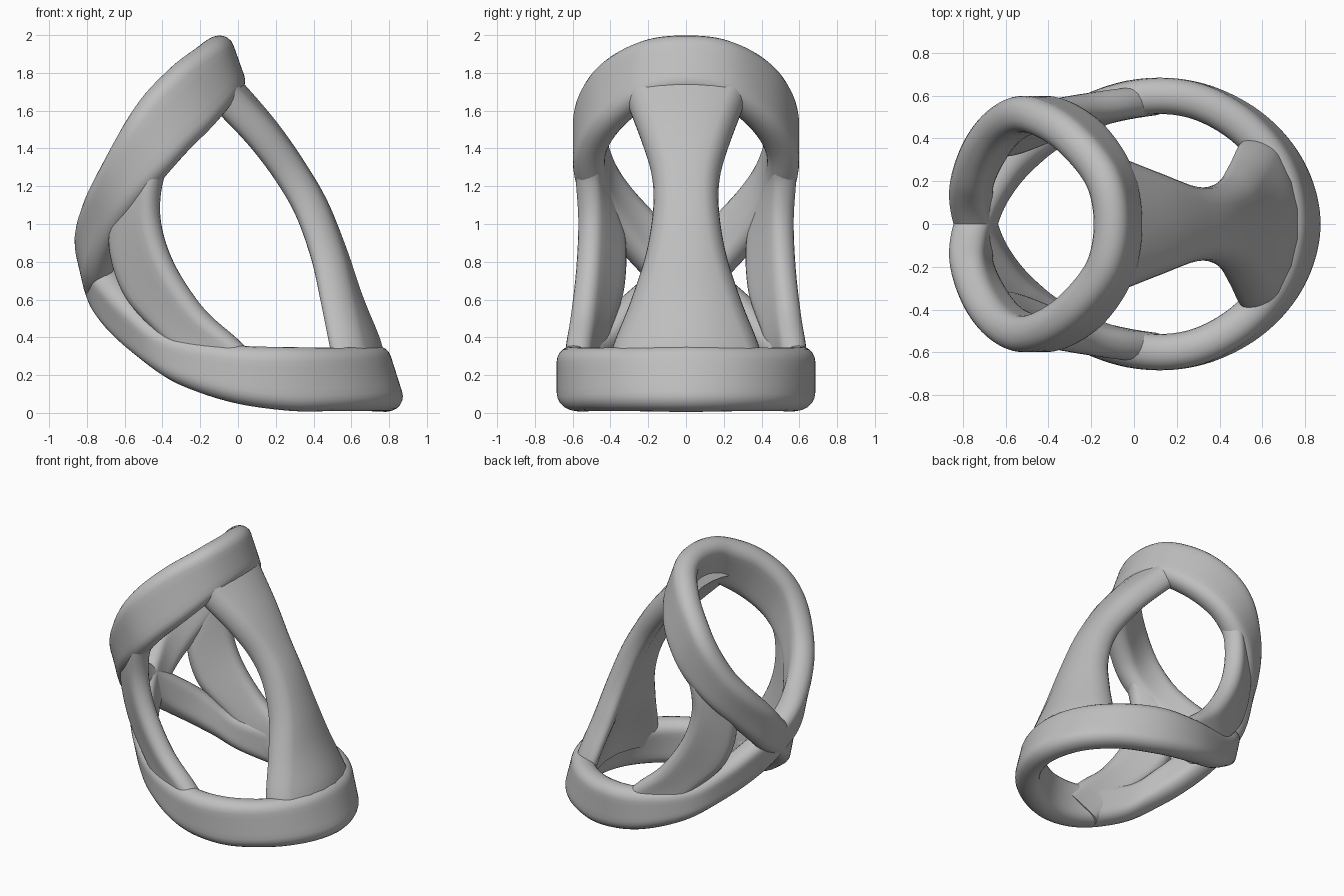
import bpy, bmesh, math
from mathutils import Vector

cube = bpy.data.objects.get("Cube")
if cube:
    bpy.data.objects.remove(cube, do_unlink=True)

grey = bpy.data.materials.new("plain_grey")
grey.use_nodes = True
colour = (0.52, 0.52, 0.52, 1)
grey.diffuse_color = colour
grey.node_tree.nodes["Principled BSDF"].inputs["Base Color"].default_value = colour
parts = []


def spline(stations, closed, steps=9):
    """Smooth interpolation of every station value."""
    n = len(stations)
    pick = (lambda i: stations[i % n]) if closed else (lambda i: stations[max(0, min(n - 1, i))])
    out = []
    for i in range(n if closed else n - 1):
        quad = [pick(i + k) for k in (-1, 0, 1, 2)]
        for s in range(steps):
            t = s / steps
            out.append([0.5 * (2 * b + (c - a) * t + (2 * a - 5 * b + 4 * c - d) * t * t
                               + (3 * b - a - 3 * c + d) * t ** 3) for a, b, c, d in zip(*quad)])
    if not closed:
        out.append(list(stations[-1]))
    return out


def rounded_section(width, thick):
    """Rounded rectangle: s across the width, d inward from the outer face."""
    r = min(thick, width) * 0.46
    h = width / 2
    pts = []
    corners = ((h - r, r, -90), (h - r, thick - r, 0), (-h + r, thick - r, 90), (-h + r, r, 180))
    for k, (cs, cd, start) in enumerate(corners):
        for j in range(6):
            a = math.radians(start + 18 * j)
            pts.append((cs + r * math.cos(a), cd + r * math.sin(a)))
        # subdivide the long inner face so that it can bulge
        if k == 1:
            pts += [((h - r) * f, thick) for f in (0.6, 0.2, -0.2, -0.6)]
    # and the long outer face
    pts += [((h - r) * f, 0) for f in (-0.6, -0.2, 0.2, 0.6)]
    return pts


def strap(name, stations, thick, closed=False):
    """Sweep a rounded strip between two outer rails (A, B) with a bulge."""
    rows = spline(stations, closed)
    rails = [(Vector(r[0:3]), Vector(r[3:6]), r[6]) for r in rows]
    mids = [(a + b) / 2 for a, b, _ in rails]
    n = len(rails)
    bm = bmesh.new()
    rings = []
    for i, (a, b, bulge) in enumerate(rails):
        if closed:
            tangent = mids[(i + 1) % n] - mids[i - 1]
        else:
            tangent = mids[min(i + 1, n - 1)] - mids[max(i - 1, 0)]
        across = (a - b).normalized()
        out = tangent.cross(across).normalized()
        width = (a - b).length
        ring = []
        for s, d in rounded_section(width, thick):
            lift = bulge * (1 - (2 * s / width) ** 2)
            ring.append(bm.verts.new(mids[i] + across * s + out * (lift - d)))
        rings.append(ring)
    m = len(rings[0])
    for i in range(n if closed else n - 1):
        p, q = rings[i], rings[(i + 1) % n]
        for j in range(m):
            bm.faces.new((p[j], p[(j + 1) % m], q[(j + 1) % m], q[j]))
    if not closed:
        bm.faces.new(rings[0])
        bm.faces.new(rings[-1])
    bmesh.ops.recalc_face_normals(bm, faces=bm.faces)
    mesh = bpy.data.meshes.new(name)
    bm.to_mesh(mesh)
    bm.free()
    mesh.materials.append(grey)
    obj = bpy.data.objects.new(name, mesh)
    bpy.context.collection.objects.link(obj)
    parts.append(obj)


def flip(station):
    ax, ay, az, bx, by, bz, g = station
    return (ax, -ay, az, bx, -by, bz, g)


# Crossed band: upper loop and lower loop joined in a figure eight
apex = (-.05, 0, 2.02, .06, 0, 1.71, 0)
upper = [(-.10, .25, 1.99, .02, .25, 1.66, 0),
         (-.27, .46, 1.88, -.10, .45, 1.53, 0),
         (-.45, .575, 1.72, -.25, .565, 1.39, 0),
         (-.60, .595, 1.54, -.39, .60, 1.25, 0),
         (-.735, .51, 1.33, -.55, .56, 1.09, 0),
         (-.835, .36, 1.15, -.68, .44, .92, 0),
         (-.88, .17, 1.00, -.80, .23, .70, 0)]
node = (-.86, 0, .86, -.79, 0, .55, 0)
lower = [(-.77, .20, .74, -.72, .19, .43, 0),
         (-.62, .40, .58, -.57, .37, .29, 0),
         (-.39, .54, .43, -.36, .54, .155, 0),
         (-.02, .67, .36, -.04, .67, .055, 0),
         (.28, .665, .35, .30, .665, .012, 0),
         (.54, .525, .355, .61, .525, .022, 0),
         (.725, .29, .365, .815, .29, .032, 0)]
front = (.785, 0, .375, .893, 0, .037, 0)
loop = ([apex] + upper + [node] + [flip(s) for s in lower] + [front]
        + lower[::-1] + [node] + [flip(s) for s in upper[::-1]])
strap("crossed_band", loop, .17, closed=True)

# Side webs filling the fork between the two loops
web = [(.14, .655, .24, -.12, .62, .08, 0),
       (-.02, .65, .38, -.28, .565, .24, 0),
       (-.22, .63, .54, -.44, .50, .40, 0),
       (-.39, .605, .78, -.63, .42, .62, 0),
       (-.465, .595, 1.02, -.71, .41, .90, 0),
       (-.44, .605, 1.25, -.64, .49, 1.12, 0),
       (-.36, .60, 1.42, -.52, .56, 1.30, 0)]
strap("left_web", web, .14)
# Mirrored rails run the other way so that the outer face stays outside
strap("right_web", [flip(s) for s in web[::-1]], .14)

# Hourglass strut: edge x, half width, height, bulge
strut = [(.665, .43, .20, .13), (.62, .39, .36, .14), (.575, .295, .60, .09),
         (.525, .215, .85, .055), (.44, .175, 1.10, .04), (.33, .18, 1.30, .035),
         (.18, .235, 1.50, .045), (.0, .305, 1.69, .06), (-.10, .35, 1.79, .06)]
strap("hourglass_strut", [(x, -w, z, x, w, z, g) for x, w, z, g in strut], .17)

bpy.ops.object.select_all(action='DESELECT')
for o in parts:
    o.select_set(True)
bpy.context.view_layer.objects.active = parts[0]
bpy.ops.object.shade_smooth_by_angle(angle=math.radians(40))
